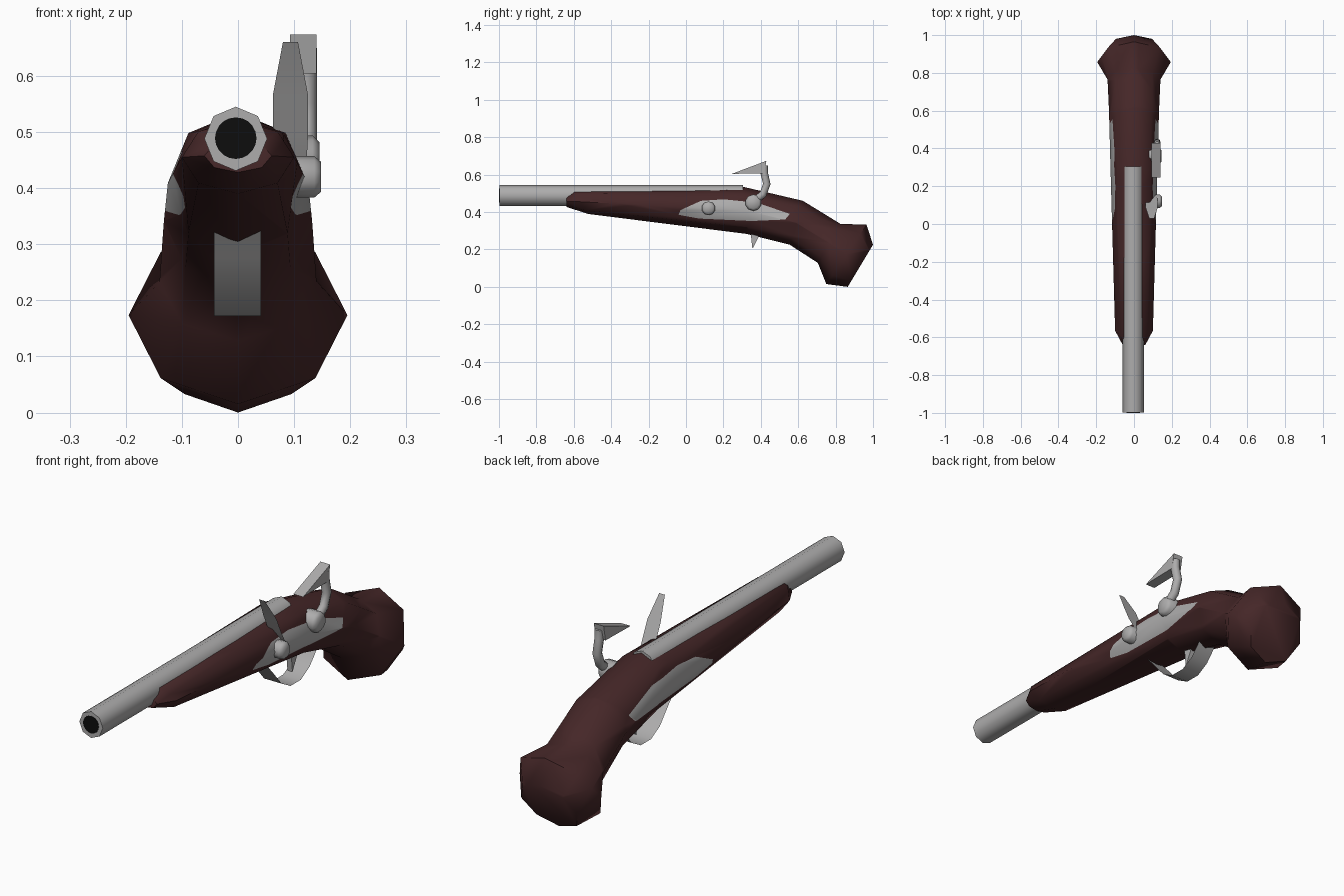
import bpy, bmesh, math
from mathutils import Vector

if "Cube" in bpy.data.objects:
    bpy.data.objects.remove(bpy.data.objects["Cube"])


def material(name, rgb):
    m = bpy.data.materials.new(name)
    m.diffuse_color = (*rgb, 1)
    m.use_nodes = True
    m.node_tree.nodes["Principled BSDF"].inputs["Base Color"].default_value = m.diffuse_color
    return m


WOOD = material("dark_red_wood", (0.060, 0.020, 0.021))
STEEL = material("grey_steel", (0.42, 0.415, 0.415))
BLACK = material("bore_black", (0.004, 0.004, 0.004))


def finish(name, bm, mats, angle=60):
    bmesh.ops.recalc_face_normals(bm, faces=bm.faces)
    me = bpy.data.meshes.new(name)
    bm.to_mesh(me)
    bm.free()
    ob = bpy.data.objects.new(name, me)
    bpy.context.collection.objects.link(ob)
    for m in mats:
        me.materials.append(m)
    bpy.ops.object.select_all(action='DESELECT')
    ob.select_set(True)
    bpy.context.view_layer.objects.active = ob
    bpy.ops.object.shade_smooth_by_angle(angle=math.radians(angle))
    return ob


def loft(rings, closed=True):
    """Skin a list of point rings; closed rings get end caps."""
    bm = bmesh.new()
    vs = [[bm.verts.new(p) for p in r] for r in rings]
    n = len(vs[0])
    for a, b in zip(vs, vs[1:]):
        for i in range(n if closed else n - 1):
            j = (i + 1) % n
            bm.faces.new((a[i], a[j], b[j], b[i]))
    if closed:
        bm.faces.new(vs[0])
        bm.faces.new(vs[-1])
    return bm


def oval(top, bottom, hw, x=0.0, n=8):
    """Ring with a vertex at top and bottom, given as (y, z) points."""
    t, b = Vector((x, *top)), Vector((x, *bottom))
    c, up, side = (t + b) / 2, (t - b) / 2, Vector((hw, 0, 0))
    return [c + up * math.cos(2 * math.pi * i / n) + side * math.sin(2 * math.pi * i / n)
            for i in range(n)]


# Stock with flared pommel
bm = loft([
    oval((-0.64, 0.487), (-0.64, 0.428), 0.06),
    oval((-0.605, 0.52), (-0.525, 0.39), 0.10),
    oval((0.305, 0.535), (0.325, 0.283), 0.125),
    oval((0.625, 0.46), (0.555, 0.225), 0.132),
    oval((0.825, 0.337), (0.705, 0.128), 0.14),
    oval((0.965, 0.332), (0.75, 0.015), 0.195),
    oval((1.0, 0.225), (0.865, 0.0), 0.135)])

# Side plates, cut into the stock faces on both sides
plate = [(-0.04, 0.385), (0.07, 0.365), (0.35, 0.352), (0.53, 0.36), (0.555, 0.39),
         (0.38, 0.45), (0.2, 0.468), (0.08, 0.46), (-0.03, 0.41)]
faces, planes = list(bm.faces), []
for (y0, z0), (y1, z1) in zip(plate, plate[1:] + plate[:1]):
    co, no = Vector((0, y0, z0)), Vector((0, z1 - z0, y0 - y1)).normalized()
    geom = list({g for f in faces for g in (*f.verts, *f.edges, f)})
    bmesh.ops.bisect_plane(bm, geom=geom, plane_co=co, plane_no=no, dist=1e-5)
    planes.append((co, no))
    faces = [f for f in bm.faces
             if all((f.calc_center_median() - c).dot(n) < 0 for c, n in planes)]
for f in faces:
    f.material_index = 1
finish("stock", bm, [WOOD, STEEL])

# Barrel and bore
BX = -0.004
finish("barrel", loft([oval((y, 0.545), (y, 0.431), 0.056, BX) for y in (-0.998, 0.305)]), [STEEL])
finish("bore", loft([oval((y, 0.526), (y, 0.452), 0.037, BX, 20) for y in (-1.0, -0.997)]), [BLACK], 30)


# Pivot knobs of the lock, slightly domed
def knob(name, y, z, r, x0, x1):
    rings = []
    for x, k in ((x0, 1), (x1 - 0.012, 1), (x1, 0.72)):
        rings.append([(x, y + r * k * math.sin(math.pi * i / 5), z + r * k * math.cos(math.pi * i / 5))
                      for i in range(10)])
    finish(name, loft(rings), [STEEL])


knob("pan_knob", 0.12, 0.42, 0.037, 0.08, 0.148)
knob("hammer_knob", 0.36, 0.45, 0.044, 0.08, 0.145)

# Curved hammer arm
path = [(0.365, 0.46), (0.412, 0.495), (0.432, 0.55), (0.418, 0.61), (0.418, 0.65)]
rings = []
for i, p in enumerate(path):
    a, b = Vector(path[max(i - 1, 0)]), Vector(path[min(i + 1, len(path) - 1)])
    d = (b - a).normalized() * 0.02
    rings.append(oval((p[0] - d.y, p[1] + d.x), (p[0] + d.y, p[1] - d.x), 0.019, 0.122))
finish("hammer_arm", loft(rings), [STEEL])

# Hammer jaw wedge
finish("hammer_jaw", loft([[(x, y, z) for y, z in ((0.245, 0.604), (0.43, 0.674), (0.417, 0.607))]
                           for x in (0.093, 0.14)]), [STEEL], 30)


# Thin bent sheets: rows of (y, z, x from, x to)
def sheet(name, rows):
    finish(name, loft([[(a, y, z), (b, y, z)] for y, z, a, b in rows], False), [STEEL])


sheet("frizzen", [(0.03, 0.66, 0.08, 0.107), (0.085, 0.565, 0.062, 0.125),
                  (0.115, 0.5, 0.062, 0.125), (0.15, 0.44, 0.066, 0.122)])
sheet("trigger_guard", [(y, z, -0.043, 0.041) for y, z in
                        ((0.13, 0.33), (0.18, 0.275), (0.24, 0.205), (0.30, 0.172),
                         (0.37, 0.172), (0.43, 0.205), (0.47, 0.25), (0.50, 0.30))])

# Trigger
finish("trigger", loft([[(x, y, z) for y, z in ((0.345, 0.30), (0.395, 0.30), (0.385, 0.26),
                                                 (0.355, 0.203), (0.35, 0.25))]
                        for x in (-0.012, 0.012)]), [STEEL], 30)
